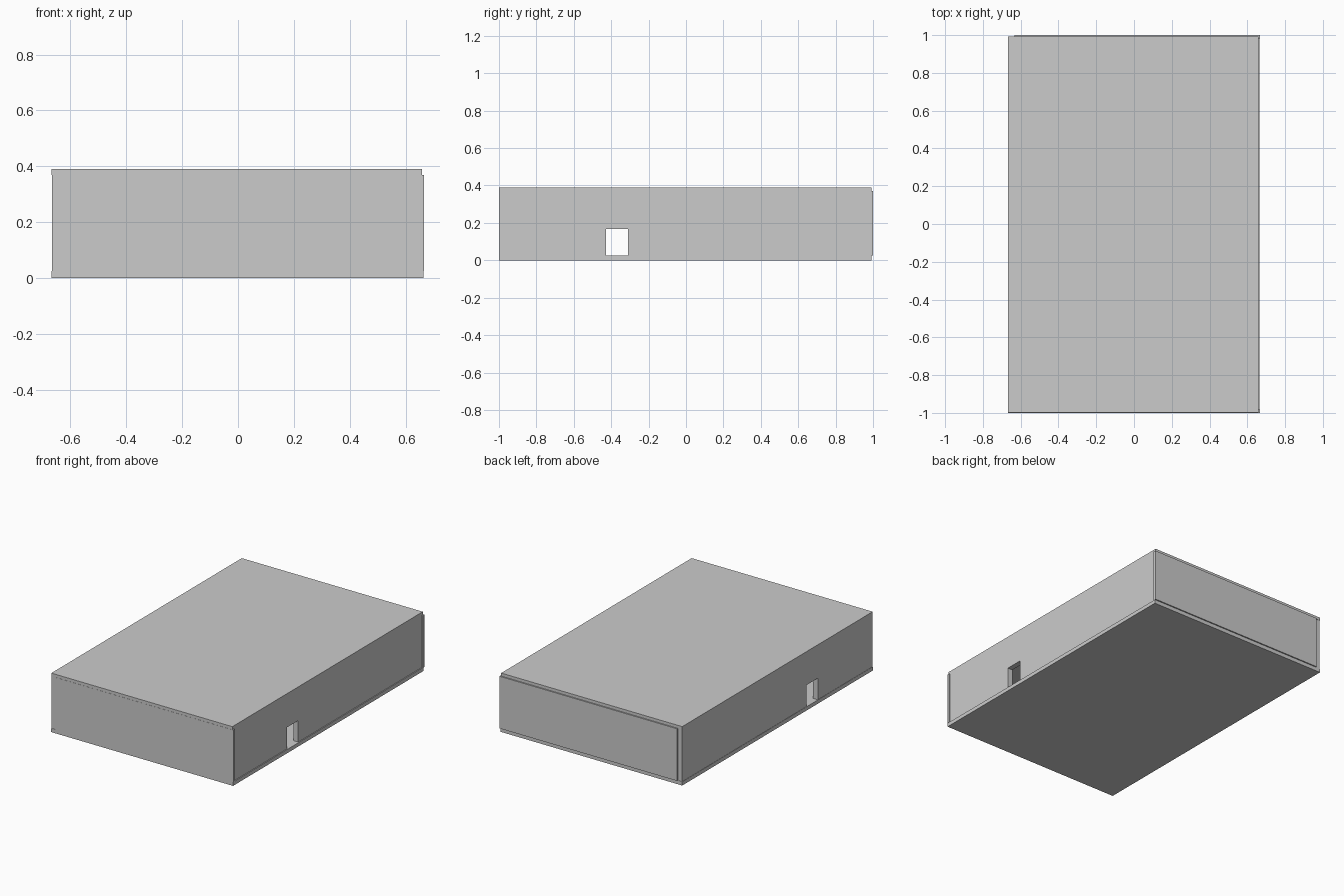
import bpy

if "Cube" in bpy.data.objects:
    bpy.data.objects.remove(bpy.data.objects["Cube"])


def box(name, x, y, z):
    """Axis-aligned box from (min, max) ranges."""
    bpy.ops.mesh.primitive_cube_add(size=1, location=[(r[0] + r[1]) / 2 for r in (x, y, z)])
    ob = bpy.context.object
    ob.name = name
    ob.scale = [r[1] - r[0] for r in (x, y, z)]
    bpy.ops.object.transform_apply(location=True, rotation=False, scale=True)
    return ob


FLOOR_TOP, CEILING_BASE, TOP = 0.025, 0.37, 0.39
WALL_Z = (FLOOR_TOP, CEILING_BASE)

# Floor and ceiling slabs
box("floor", (-0.667, 0.664), (-1.0, 0.992), (0, FLOOR_TOP))
box("ceiling", (-0.667, 0.658), (-0.999, 0.992), (CEILING_BASE, TOP))

# End walls, slightly proud of the slabs
box("front_wall", (-0.633, 0.666), (-1.0, -0.982), WALL_Z)
box("back_wall", (-0.633, 0.666), (0.982, 1.0), WALL_Z)

# Side walls, each with a doorway cut through
left = box("left_wall", (-0.665, -0.63), (-0.998, 0.99), WALL_Z)
right = box("right_wall", (0.622, 0.658), (-0.982, 0.982), WALL_Z)
cutter = box("doorway_cutter", (-0.8, 0.8), (-0.428, -0.31), (-0.1, 0.167))
cutter.hide_render = True
cutter.hide_set(True)
for wall in (left, right):
    mod = wall.modifiers.new("doorway", 'BOOLEAN')
    mod.operation = 'DIFFERENCE'
    mod.solver = 'EXACT'
    mod.object = cutter
